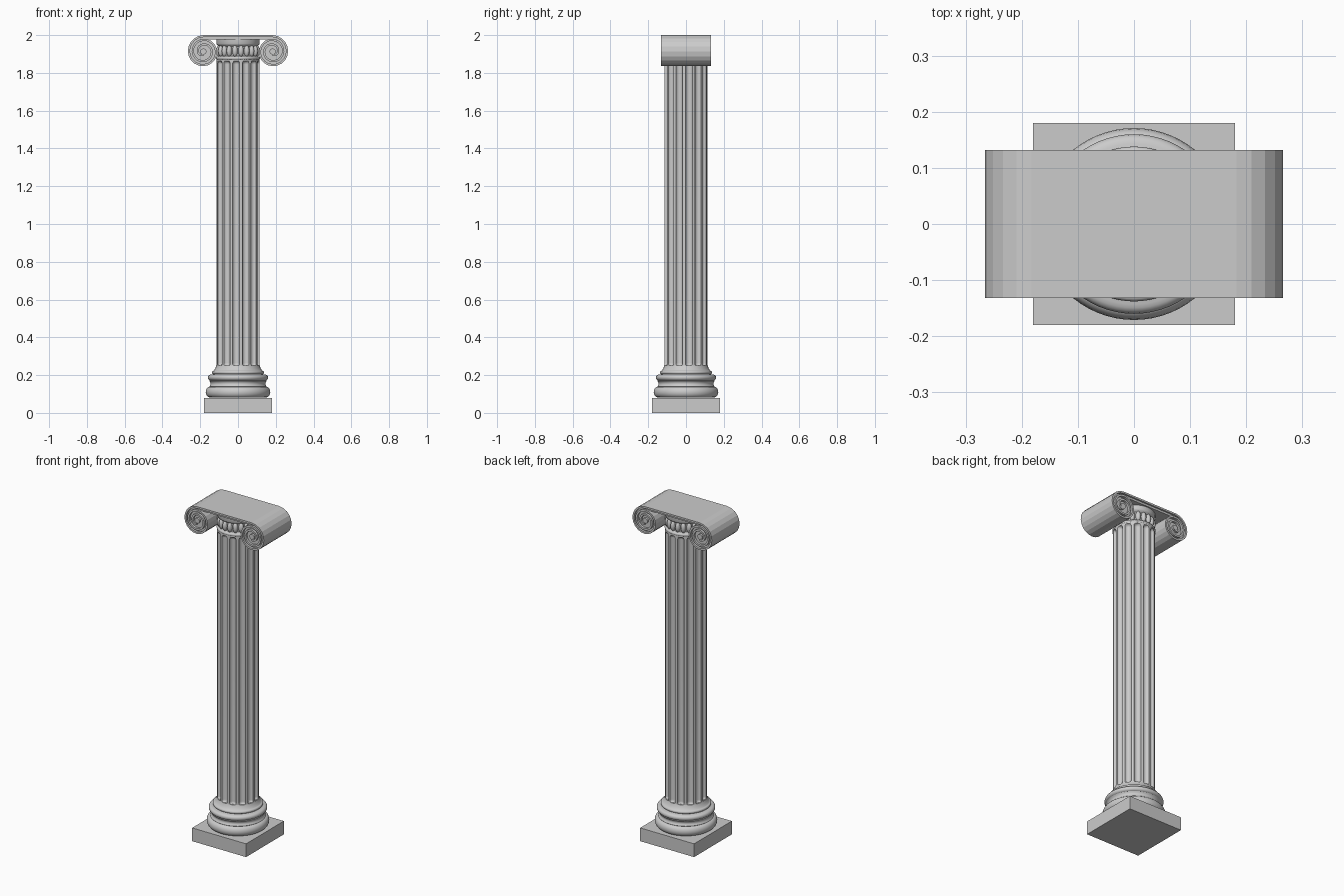
import bpy, bmesh
from math import sin, cos, pi, sqrt, radians

if "Cube" in bpy.data.objects:
    bpy.data.objects.remove(bpy.data.objects["Cube"], do_unlink=True)

stone = bpy.data.materials.new("grey_stone")
stone.use_nodes = True
GREY = (0.6, 0.6, 0.6, 1)
stone.diffuse_color = GREY
stone.node_tree.nodes["Principled BSDF"].inputs["Base Color"].default_value = GREY


def finish(name, bm, smooth=None):
    """Turn a bmesh into a named stone object."""
    bmesh.ops.recalc_face_normals(bm, faces=bm.faces)
    mesh = bpy.data.meshes.new(name)
    bm.to_mesh(mesh)
    bm.free()
    obj = bpy.data.objects.new(name, mesh)
    bpy.context.collection.objects.link(obj)
    mesh.materials.append(stone)
    if smooth:
        bpy.ops.object.select_all(action='DESELECT')
        obj.select_set(True)
        bpy.context.view_layer.objects.active = obj
        bpy.ops.object.shade_smooth_by_angle(angle=radians(smooth))
    return obj


def rings(name, rows, smooth):
    """Skin a stack of closed point rings and cap both ends."""
    bm = bmesh.new()
    loops = [[bm.verts.new(p) for p in row] for row in rows]
    n = len(loops[0])
    for a, b in zip(loops, loops[1:]):
        for i in range(n):
            j = (i + 1) % n
            bm.faces.new((a[i], a[j], b[j], b[i]))
    bm.faces.new(loops[0])
    bm.faces.new(loops[-1])
    return finish(name, bm, smooth)


def lathe(name, profile, n=64):
    angles = [2 * pi * i / n for i in range(n)]
    return rings(name, [[(r * cos(a), r * sin(a), z) for a in angles]
                        for r, z in profile], 40)


def box(name, x0, x1, y, z0, z1):
    bm = bmesh.new()
    bmesh.ops.create_cube(bm, size=1)
    for v in bm.verts:
        v.co = (x1 if v.co.x > 0 else x0, y if v.co.y > 0 else -y,
                z1 if v.co.z > 0 else z0)
    return finish(name, bm)


def prism(name, outline, y):
    return rings(name, [[(x, -y, z) for x, z in outline],
                        [(x, y, z) for x, z in outline]], None)


def mirror(obj):
    obj.modifiers.new("mirror", 'MIRROR').use_axis[0] = True


def bulge(r, z, dr, h, n=8):
    """Half-round moulding points from z - h to z + h."""
    return [(r + dr * cos(a), z + h * sin(a))
            for a in (-pi / 2 + pi * i / n for i in range(n + 1))]


# Square plinth and turned base
box("plinth", -0.18, 0.18, 0.18, 0, 0.08)
hollow = [(0.152 - 0.007 * sin(pi * i / 6), 0.14 + 0.03 * i / 6)
          for i in range(7)]
lathe("moulded_base", bulge(0.150, 0.11, 0.021, 0.028) + hollow
      + bulge(0.143, 0.187, 0.017, 0.016) + bulge(0.13, 0.214, 0.008, 0.009)
      + [(0.128, 0.225), (0.12, 0.235), (0.115, 0.25)])

# Fluted shaft with round flute ends
FLUTES, R, HALF, DEPTH = 14, 0.115, 0.0185, 0.016
LOW, HIGH = 0.265, 1.845
pitch = 2 * pi * R / FLUTES
across = [-pitch / 2] + [-HALF * cos(pi * i / 10) for i in range(11)]
ends = [HALF * sin(pi / 2 * i / 7) for i in range(8)]
heights = ([0.225] + [LOW - e for e in reversed(ends)]
           + [HIGH + e for e in ends] + [1.88])
rows = []
for z in heights:
    past = max(LOW - z, z - HIGH, 0)
    row = []
    for k in range(FLUTES):
        for u in across:
            q = (u * u + past * past) / HALF ** 2
            r = R - DEPTH * sqrt(max(0, 1 - q))
            a = (k * pitch + u) / R - pi / 2 - radians(5)
            row.append((r * cos(a), r * sin(a), z))
    rows.append(row)
rings("fluted_shaft", rows, 35)

# Neck with a ring of egg mouldings
lathe("neck", [(0.1, 1.86)] + bulge(0.111, 1.878, 0.006, 0.008)
      + [(0.1, 1.89), (0.1, 1.94), (0.112, 1.948), (0.115, 1.955),
         (0.115, 1.985)])
EGGS = 20
bm = bmesh.new()
for k in range(EGGS):
    a = 2 * pi * (k + 0.5) / EGGS
    made = bmesh.ops.create_uvsphere(bm, u_segments=12, v_segments=8, radius=1)
    for v in made["verts"]:
        x, y, z = 0.1 + 0.017 * v.co.x, 0.0145 * v.co.y, 1.916 + 0.031 * v.co.z
        v.co = (x * cos(a) - y * sin(a), x * sin(a) + y * cos(a), z)
finish("egg_mouldings", bm, 60)

# Scroll spiral, starting at the top and winding outward and down
CX, CZ, EYE, REACH, TURNS, STEPS = 0.183, 1.913, 0.022, 0.065, 2.5, 20
BAND = 0.011


def spiral(i, inset=0):
    t = i / (TURNS * STEPS)
    r = EYE + REACH * (1 - t) ** 0.7 - inset
    a = 2 * pi * i / STEPS
    return CX + r * sin(a), CZ + r * cos(a)


# Raised band running over the top and into both scrolls
count = int(TURNS * STEPS) + 1
outer = [(0, 2.0)] + [spiral(i) for i in range(count)]
inner = [(0, 2.0 - BAND)] + [spiral(i, BAND) for i in range(count)]
bm = bmesh.new()
sections = []
for (ox, oz), (ix, iz) in zip(outer, inner):
    sections.append([bm.verts.new(p) for p in (
        (ox, -0.132, oz), (ox, 0.132, oz), (ix, 0.132, iz), (ix, -0.132, iz))])
for a, b in zip(sections, sections[1:]):
    for i in range(4):
        j = (i + 1) % 4
        bm.faces.new((a[i], a[j], b[j], b[i]))
bm.faces.new(sections[-1])
mirror(finish("scroll_band", bm))

# Recessed drums, eyes and the slab joining the scrolls
mirror(prism("scroll_drum", [spiral(i, BAND / 2) for i in range(STEPS)], 0.118))
mirror(prism("scroll_eye", [(CX + 0.016 * sin(2 * pi * i / 16),
                             CZ + 0.016 * cos(2 * pi * i / 16))
                            for i in range(16)], 0.129))
box("capital_slab", -CX, CX, 0.122, 1.977, 1.994)
